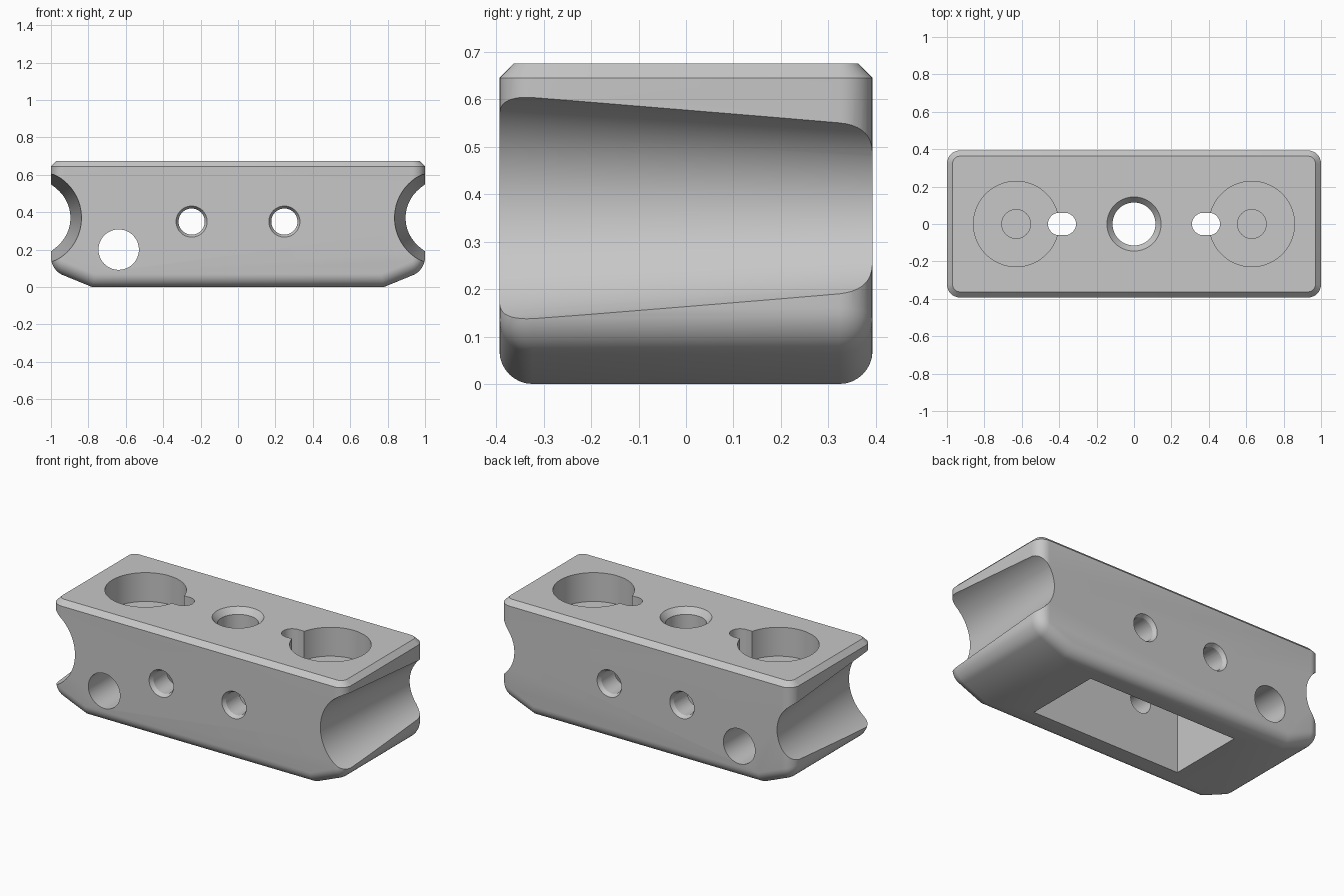
import bpy, bmesh
from math import pi, sin, cos
from mathutils import Matrix, Vector

cube = bpy.data.objects.get("Cube")
if cube:
    bpy.data.objects.remove(cube, do_unlink=True)

grey = bpy.data.materials.new("plain grey")
grey.use_nodes = True
colour = (0.57, 0.57, 0.57, 1)
grey.diffuse_color = colour
grey.node_tree.nodes["Principled BSDF"].inputs["Base Color"].default_value = colour

HALF_Y, TOP, MID_Z = 0.393, 0.675, 0.37


def make_object(name, bm):
    bmesh.ops.recalc_face_normals(bm, faces=bm.faces)
    mesh = bpy.data.meshes.new(name)
    bm.to_mesh(mesh)
    bm.free()
    mesh.materials.append(grey)
    obj = bpy.data.objects.new(name, mesh)
    bpy.context.collection.objects.link(obj)
    return obj


def prism(points, offset):
    """Extrude a closed outline by an offset."""
    bm = bmesh.new()
    face = bm.faces.new([bm.verts.new(p) for p in points])
    grown = bmesh.ops.extrude_face_region(bm, geom=[face])["geom"]
    verts = [g for g in grown if isinstance(g, bmesh.types.BMVert)]
    bmesh.ops.translate(bm, vec=offset, verts=verts)
    bmesh.ops.recalc_face_normals(bm, faces=bm.faces)
    return bm


# Block: side profile with sloped ends, rounded below and chamfered on top
profile = [(-0.78, 0), (0.78, 0), (1, 0.09), (1, TOP), (-1, TOP), (-1, 0.09)]
bm = prism([(x, -HALF_Y, z) for x, z in profile], (0, 2 * HALF_Y, 0))


def on_top(edge):
    return all(v.co.z > TOP - 0.001 for v in edge.verts)


def on_crease(edge):
    a, b = (v.co for v in edge.verts)
    return a.z < 0.001 and b.z < 0.001 and abs(a.x - b.x) < 0.001


rounded = [e for e in bm.edges if not on_top(e) and not on_crease(e)]
bmesh.ops.bevel(bm, geom=rounded, offset=0.07, segments=8, profile=0.5,
                affect='EDGES', clamp_overlap=True)
rim = [e for e in bm.edges if on_top(e)]
bmesh.ops.bevel(bm, geom=rim, offset=0.03, segments=1, affect='EDGES')
body = make_object("mounting_block", bm)


def cut(bm):
    """Subtract a shape from the block."""
    cutter = make_object("cutter", bm)
    cutter.hide_render = True
    mod = body.modifiers.new("cut", 'BOOLEAN')
    mod.operation, mod.solver, mod.object = 'DIFFERENCE', 'EXACT', cutter
    bpy.context.view_layer.objects.active = body
    bpy.ops.object.modifier_apply(modifier=mod.name)
    bpy.data.objects.remove(cutter, do_unlink=True)


def cut_cone(start, end, r1, r2, segments=64):
    """Subtract a cone or cylinder running from start to end."""
    a, b = Vector(start), Vector(end)
    turn = (b - a).to_track_quat('Z', 'Y').to_matrix().to_4x4()
    bm = bmesh.new()
    bmesh.ops.create_cone(bm, cap_ends=True, segments=segments, radius1=r1, radius2=r2,
                          depth=(b - a).length, matrix=Matrix.Translation((a + b) / 2) @ turn)
    cut(bm)


# Rectangular cavity open at the bottom
bm = bmesh.new()
bmesh.ops.create_cube(bm, size=1, matrix=Matrix.Translation((0, 0, 0.175))
                      @ Matrix.Diagonal((1.02, 0.48, 0.55, 1)))
cut(bm)

for side in (-1, 1):
    # Tapered groove across each end
    cut_cone((side * 1.094, -0.5, MID_Z), (side * 1.094, 0.5, MID_Z), 0.265, 0.19, 96)

    # Round pocket with a small recess in its floor
    x = side * 0.63
    cut_cone((x, 0, 0.497), (x, 0, 0.8), 0.228, 0.228, 96)
    cut_cone((x, 0, 0.467), (x, 0, 0.55), 0.077, 0.077)

    # Round-ended slot joining the pocket to the cavity
    outline = []
    for centre, start in ((0.40, -pi / 2), (0.37, pi / 2)):
        for i in range(17):
            a = start + pi * i / 16
            outline.append((side * (centre + 0.06 * cos(a)), 0.06 * sin(a), 0.4))
    cut(prism(outline, (0, 0, 0.4)))

    # Cross hole, countersunk front and back
    x = side * 0.248
    cut_cone((x, -0.5, 0.35), (x, 0.5, 0.35), 0.07, 0.07, 48)
    for end in (-1, 1):
        cut_cone((x, end * (HALF_Y + 0.01), 0.35), (x, end * (HALF_Y - 0.03), 0.35),
                 0.089, 0.066, 48)

# Centre hole with countersink
cut_cone((0, 0, 0.4), (0, 0, 0.8), 0.115, 0.115)
cut_cone((0, 0, TOP + 0.01), (0, 0, TOP - 0.04), 0.153, 0.112)

# Large offset cross hole
cut_cone((-0.638, -0.5, 0.2), (-0.638, 0.5, 0.2), 0.108, 0.108)

bpy.ops.object.select_all(action='DESELECT')
body.select_set(True)
bpy.context.view_layer.objects.active = body
bpy.ops.object.shade_smooth_by_angle(angle=pi / 7)
